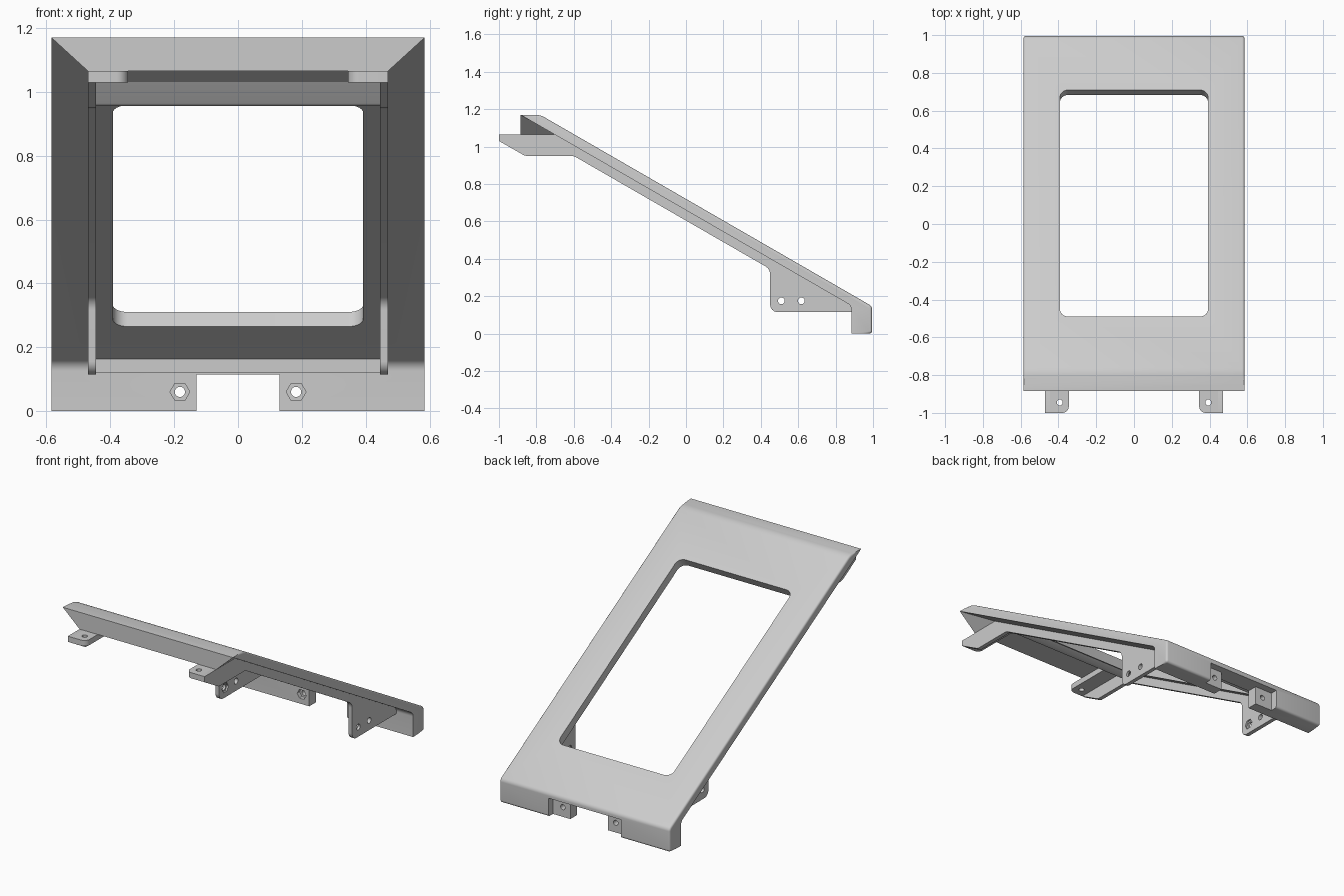
import bpy, bmesh, math
from mathutils import Vector, Matrix

cube = bpy.data.objects.get("Cube")
if cube:
    bpy.data.objects.remove(cube, do_unlink=True)

grey = bpy.data.materials.new("light grey")
grey.use_nodes = True
COLOUR = (0.6, 0.6, 0.6, 1)
grey.diffuse_color = COLOUR
grey.node_tree.nodes["Principled BSDF"].inputs["Base Color"].default_value = COLOUR

TILT = math.radians(30)
SIDE = 0.585          # half width of the panel


def underside(y):
    return 0.66 - math.tan(TILT) * y


def rounded(points, steps=6):
    """Fillet every (u, v, radius) corner of a closed outline."""
    out = []
    for i, p in enumerate(points):
        c = Vector(p[:2])
        r = p[2] if len(p) > 2 else 0
        if not r:
            out.append(c)
            continue
        a = (Vector(points[i - 1][:2]) - c).normalized()
        b = (Vector(points[(i + 1) % len(points)][:2]) - c).normalized()
        half = a.angle(b) / 2
        centre = c + (a + b).normalized() * (r / math.sin(half))
        start = c + a * (r / math.tan(half)) - centre
        end = c + b * (r / math.tan(half)) - centre
        for k in range(steps + 1):
            out.append(centre + start.lerp(end, k / steps).normalized() * r)
    return out


def ngon(u, v, r, n):
    return [(u + r * math.cos(math.tau * k / n), v + r * math.sin(math.tau * k / n))
            for k in range(n)]


def finish(name, bm):
    bmesh.ops.recalc_face_normals(bm, faces=bm.faces)
    mesh = bpy.data.meshes.new(name)
    bm.to_mesh(mesh)
    bm.free()
    mesh.materials.append(grey)
    ob = bpy.data.objects.new(name, mesh)
    bpy.context.collection.objects.link(ob)
    return ob


def prism(name, outline, axis, lo, hi, soften=None):
    """Extrude a 2D outline along an axis; soften picks edges to round."""
    place = {"x": lambda u, v, w: (w, u, v),
             "y": lambda u, v, w: (u, w, v),
             "z": lambda u, v, w: (u, v, w)}[axis]
    pts = rounded(outline)
    bm = bmesh.new()
    rings = [[bm.verts.new(place(p[0], p[1], w)) for p in pts] for w in (lo, hi)]
    for ring in rings:
        bm.faces.new(ring)
    for i in range(len(pts)):
        bm.faces.new((rings[0][i - 1], rings[0][i], rings[1][i], rings[1][i - 1]))
    bmesh.ops.recalc_face_normals(bm, faces=bm.faces)
    if soften:
        bmesh.ops.bevel(bm, geom=[e for e in bm.edges if soften(e)], offset=0.012,
                        segments=3, profile=0.5, affect="EDGES")
    return finish(name, bm)


def box(name, x, y, z):
    return prism(name, [(x[0], y[0]), (x[1], y[0]), (x[1], y[1]), (x[0], y[1])], "z", *z)


def cut(ob, cutters):
    """Subtract the cutters, bake the result and discard them."""
    for c in cutters:
        c.hide_render = True
        m = ob.modifiers.new("cut", "BOOLEAN")
        m.object, m.operation, m.solver = c, "DIFFERENCE", "EXACT"
    bpy.context.view_layer.update()
    graph = bpy.context.evaluated_depsgraph_get()
    mesh = bpy.data.meshes.new_from_object(ob.evaluated_get(graph))
    ob.modifiers.clear()
    ob.data = mesh
    for c in cutters:
        bpy.data.objects.remove(c, do_unlink=True)


parts = []

# Sloped panel with its turned-down back flap
def outer_rim(e):
    a, b = (v.co for v in e.verts)
    if min(abs(a.x), abs(b.x)) < SIDE - 0.001 or a.x * b.x < 0:
        return False
    m = (a + b) / 2
    return m.y > 0.97 or (m.z > underside(m.y) + 0.04 and m.y < 0.97)


panel = prism("panel", [(-0.885, 1.17), (-0.78, 1.17, 0.1), (0.995, 0.146, 0.03),
                        (0.995, 0, 0.015), (0.885, 0), (0.885, underside(0.885), 0.04)],
              "x", -SIDE, SIDE, outer_rim)

# Window square to the slope
window = prism("window_cutter", [(sx * 0.392, sy * 0.693, 0.045)
                                 for sx, sy in ((-1, -1), (1, -1), (1, 1), (-1, 1))],
               "z", -0.2, 0.2)
window.matrix_world = Matrix.Translation((0, 0.11, 0.657)) @ Matrix.Rotation(-TILT, 4, "X")
cutters = [window,
           box("gap_cutter", (-0.13, 0.13), (0.8, 1.1), (-0.1, 0.115)),
           box("recess_cutter", (-0.25, 0.25), (0.95, 1.1), (-0.1, 0.115))]
for s in (-1, 1):
    cutters.append(prism("bolt_cutter", ngon(s * 0.182, 0.06, 0.016, 20), "y", 0.8, 1.1))
    cutters.append(prism("nut_cutter", ngon(s * 0.182, 0.06, 0.031, 6), "y", 0.8, 0.91))
cut(panel, cutters)
parts.append(panel)

# Tapered front lip below the panel edge
bm = bmesh.new()
left, right = [[bm.verts.new((s * x, y, z)) for x, y, z in
                ((SIDE, -0.885, 1.17), (0.47, -0.885, 1.065), (0.47, -0.7, 1.065))]
               for s in (-1, 1)]
bm.faces.new(left)
bm.faces.new(right)
for i in range(3):
    bm.faces.new((left[i - 1], left[i], right[i], right[i - 1]))
parts.append(finish("front_lip", bm))

# Cross rails between the side ribs
parts.append(prism("front_rail", [(-0.65, 1.04), (-0.595, 0.955, 0.02), (-0.56, 0.955),
                                  (-0.525, 0.975)], "x", -0.446, 0.446))
parts.append(box("back_rail", (-0.446, 0.446), (0.86, 0.9), (0.12, 0.168)))

for s, word in ((-1, "right"), (1, "left")):
    # Side rib, with the front gusset and back bracket in one outline
    rib = prism(word + "_rib", [(-1, 1.065), (-1, 1.03), (-0.86, 0.95, 0.05),
                                (-0.6, 0.95, 0.05), (0.45, 0.345, 0.05), (0.45, 0.115, 0.04),
                                (0.887, 0.115), (0.887, underside(0.887) + 0.01),
                                (-0.69, 1.065)],
                "x", *sorted((s * 0.445, s * 0.47)))
    holes = [prism("hole_cutter", ngon(y, 0.175, 0.018, 20), "x", -1, 1)
             for y in (0.51, 0.617)]
    holes.append(prism("nut_cutter", ngon(0.51, 0.175, 0.031, 6), "x",
                       *sorted((s * 0.4, s * 0.455))))
    cut(rib, holes)
    parts.append(rib)

    # Front mounting tab
    tab = prism(word + "_tab", [(s * 0.345, -1, 0.035), (s * 0.446, -1),
                                (s * 0.446, -0.66), (s * 0.345, -0.66)], "z", 1.03, 1.065)
    cut(tab, [prism("screw_cutter", ngon(s * 0.393, -0.945, 0.016, 20), "z", 0.9, 1.2)])
    parts.append(tab)

# Smooth fillets, crisp edges
for ob in bpy.context.selected_objects:
    ob.select_set(False)
for ob in parts:
    ob.select_set(True)
bpy.context.view_layer.objects.active = panel
bpy.ops.object.shade_smooth_by_angle(angle=math.radians(32))
